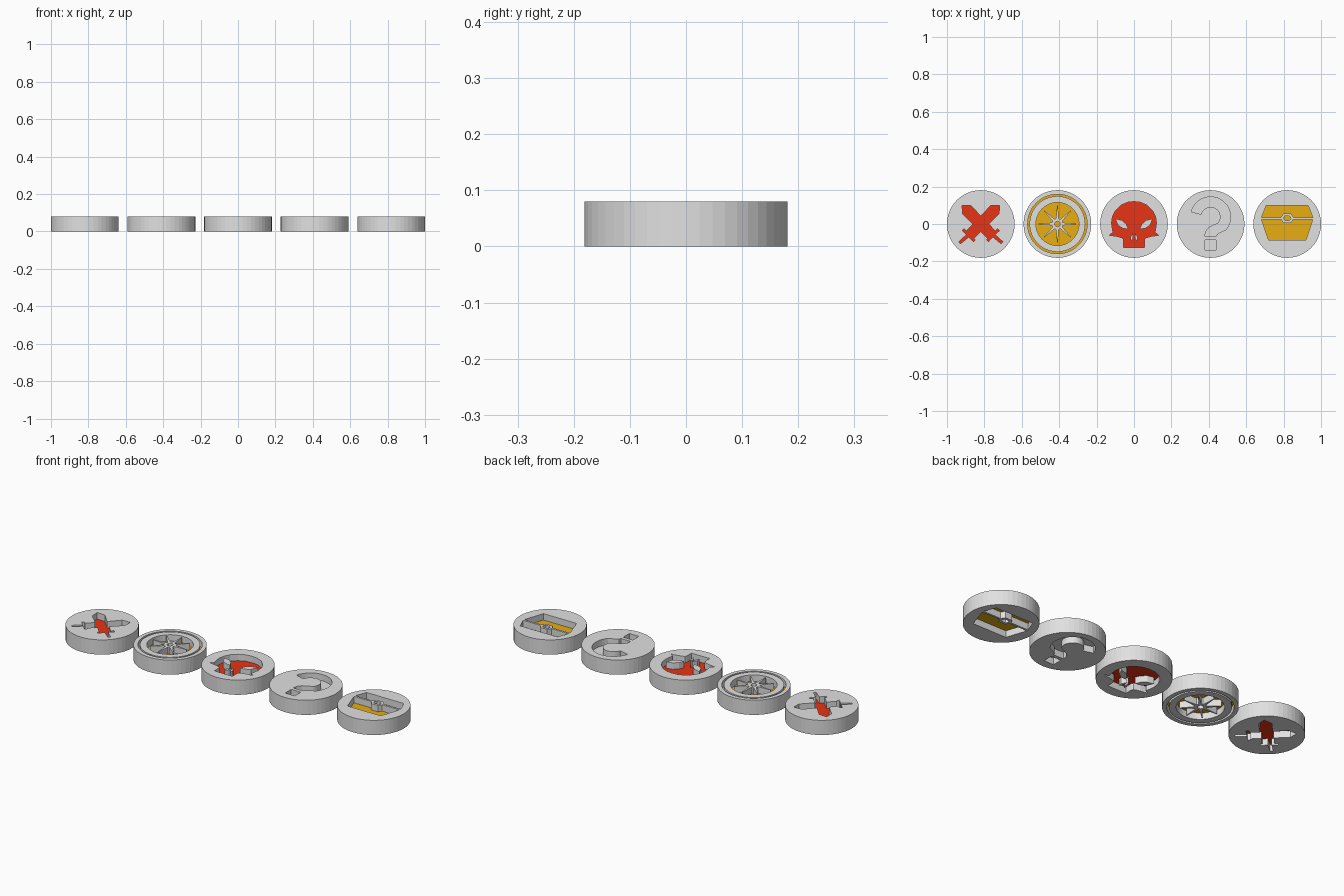
import bpy
import bmesh
from math import cos, sin, radians, tau

cube = bpy.data.objects.get("Cube")
if cube:
    bpy.data.objects.remove(cube, do_unlink=True)

RADIUS, HALF, CORE, SPACING = 0.181, 0.04, 0.005, 0.4095


def material(name, rgb):
    mat = bpy.data.materials.new(name)
    mat.use_nodes = True
    mat.diffuse_color = (*rgb, 1)
    mat.node_tree.nodes["Principled BSDF"].inputs["Base Color"].default_value = (*rgb, 1)
    return mat


grey = material("stone grey", (0.75, 0.75, 0.75))
red = material("red", (0.85, 0.035, 0.008))
gold = material("gold", (0.8, 0.42, 0.006))


def arc(r, start=0, end=360, n=48, y=0):
    """Points along an arc; a full circle is left open at its end."""
    steps = n if abs(end - start) == 360 else n - 1
    angles = [radians(start + (end - start) * i / steps) for i in range(n)]
    return [(r * cos(a), y + r * sin(a)) for a in angles]


def mirrored(half):
    """Close a right-hand outline by mirroring it across x = 0."""
    return half + [(-x, y) for x, y in reversed(half) if x > 0]


def flip(points):
    return [(-x, y) for x, y in points]


def prism(name, outlines, x, mat, half=HALF):
    """Flat-faced slab: the first outline is the edge, the others are holes."""
    curve = bpy.data.curves.new(name, "CURVE")
    curve.dimensions = "2D"
    curve.fill_mode = "BOTH"
    curve.extrude = half
    for outline in outlines:
        spline = curve.splines.new("POLY")
        spline.points.add(len(outline) - 1)
        for point, (px, py) in zip(spline.points, outline):
            point.co = (px, py, 0, 1)
        spline.use_cyclic_u = True
    temp = bpy.data.objects.new(name + " outline", curve)
    bpy.context.collection.objects.link(temp)
    graph = bpy.context.evaluated_depsgraph_get()
    mesh = bpy.data.meshes.new_from_object(temp.evaluated_get(graph))
    bpy.data.objects.remove(temp, do_unlink=True)
    bpy.data.curves.remove(curve)

    bm = bmesh.new()
    bm.from_mesh(mesh)
    bmesh.ops.remove_doubles(bm, verts=bm.verts, dist=0.00001)
    bmesh.ops.recalc_face_normals(bm, faces=bm.faces)
    for face in bm.faces:
        face.smooth = False
        face.material_index = 0
    bm.to_mesh(mesh)
    bm.free()
    mesh.name = name
    mesh.materials.clear()
    mesh.materials.append(mat)
    obj = bpy.data.objects.new(name, mesh)
    obj.location = (x, 0, HALF)
    bpy.context.collection.objects.link(obj)
    return obj


def token(name, slot, holes, core_mat):
    """Disc pierced by a symbol, with a thin coloured core closing it midway."""
    x = slot * SPACING
    prism(name + "_token", [arc(RADIUS)] + holes, x, grey)
    prism(name + "_core", [arc(0.17)], x, core_mat, CORE)
    return x


# Crossed swords
swords = mirrored([
    (0, 0.042), (0.052, 0.098), (0.1, 0.1), (0.098, 0.056), (0.042, 0),
    (0.0775, -0.0375), (0.09, -0.025), (0.1, -0.035), (0.076, -0.057),
    (0.118, -0.095), (0.108, -0.105), (0.064, -0.069), (0.04, -0.095),
    (0.03, -0.085), (0.0375, -0.0775), (0, -0.04)])
token("swords", -2, [swords], red)

# Wheel: outer ring, groove, inner rim, hub and tapered spokes
x = token("wheel", -1, [arc(0.159)], gold)
prism("wheel_rim", [arc(0.149), arc(0.115)], x, grey)
hub = []
for i in range(8):
    for r, turn in ((0.1, 0), (0.03, 0.16), (0.03, 0.34)):
        if r > 0.05:
            # Slightly blunt spoke tip
            for side in (-0.02, 0.02):
                a = tau * (i / 8) + side
                hub.append((r * cos(a), r * sin(a)))
        else:
            a = tau * (i + turn * 2) / 8
            hub.append((r * cos(a), r * sin(a)))
prism("wheel_hub_and_spokes", [hub, arc(0.015, n=12)], x, grey)

# Skull with raised eyes and nostrils
skull = mirrored([
    (0, 0.12), (0.035, 0.116), (0.07, 0.1), (0.098, 0.073), (0.115, 0.04),
    (0.12, 0.005), (0.115, -0.03), (0.112, -0.045), (0.133, -0.06),
    (0.095, -0.065), (0.06, -0.075), (0.055, -0.085), (0.055, -0.126),
    (0, -0.126)])
x = token("skull", 0, [skull], red)
eye = [(0.03, -0.027), (0.042, 0), (0.065, 0.02), (0.1, 0.028), (0.085, -0.008), (0.058, -0.024)]
nostril = [(0.005, -0.045), (0.02, -0.072), (0.016, -0.092), (0.005, -0.075)]
for side, change in (("left", list), ("right", flip)):
    prism(side + "_eye", [change(eye)], x, grey)
    prism(side + "_nostril", [change(nostril)], x, grey)

# Question mark: hook with stem, and square dot
hook = (arc(0.107, 165, -40, 24, 0.038)
        + [(0.05, -0.045), (0.034, -0.055), (0.03, -0.066), (-0.03, -0.066),
           (-0.027, -0.042), (-0.01, -0.02), (0.02, -0.005)]
        + arc(0.053, -40, 165, 18, 0.038))
dot = mirrored([(0.029, -0.085), (0.029, -0.138)])
token("question", 1, [hook, dot], grey)

# Chest: lid and body recesses around a band with a hexagonal lock
lid = mirrored([(0.112, 0.098), (0.137, 0.036), (0.033, 0.036), (0.02, 0.056)])
body = mirrored([(0.02, 0.006), (0.033, 0.025), (0.137, 0.025), (0.1, -0.085)])
keyhole = mirrored([(0.012, 0.043), (0.02, 0.031), (0.012, 0.019)])
token("chest", 2, [lid, body, keyhole], gold)
